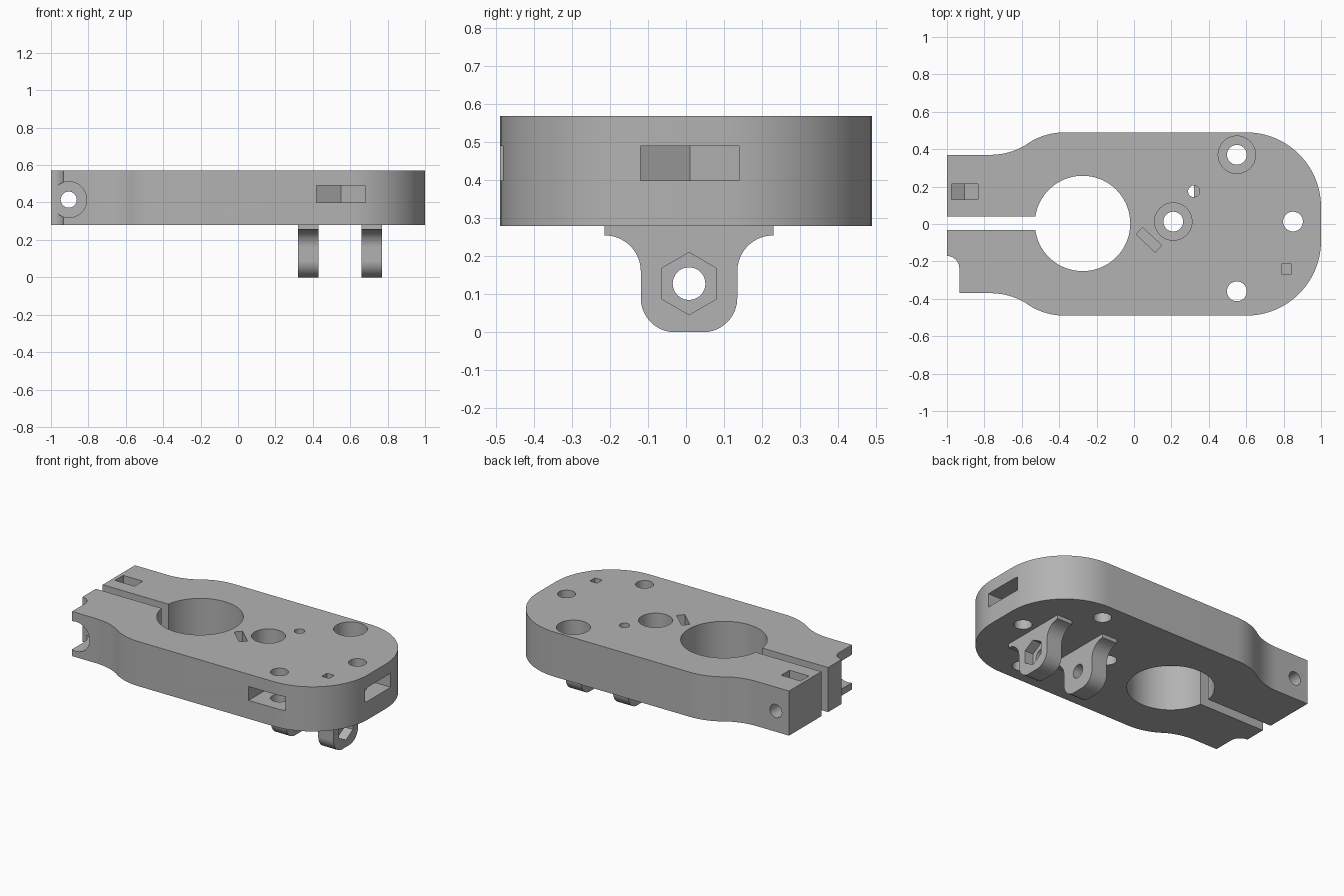
import bpy, bmesh
from math import cos, sin, pi, radians
from mathutils import Matrix, Vector

cube = bpy.data.objects.get("Cube")
if cube:
    bpy.data.objects.remove(cube, do_unlink=True)

grey = bpy.data.materials.new("plain grey")
grey.use_nodes = True
COLOUR = (0.45, 0.45, 0.45, 1)
grey.diffuse_color = COLOUR
grey.node_tree.nodes["Principled BSDF"].inputs["Base Color"].default_value = COLOUR

BOTTOM, TOP = 0.28, 0.57
AXES = {  # profile plane and extrusion direction
    "z": lambda u, v, w: (u, v, w),
    "y": lambda u, v, w: (u, w, v),
    "x": lambda u, v, w: (w, u, v),
}


def arc(cx, cy, r, start, end, n=16):
    angles = [radians(start + (end - start) * i / n) for i in range(n + 1)]
    return [(cx + r * cos(a), cy + r * sin(a)) for a in angles]


def ngon(cx, cy, r, n=48, turn=0):
    return arc(cx, cy, r, turn, turn + 360, n)[:-1]


def rect(cx, cy, w, h, turn=0):
    c, s = cos(radians(turn)), sin(radians(turn))
    corners = [(-w / 2, -h / 2), (w / 2, -h / 2), (w / 2, h / 2), (-w / 2, h / 2)]
    return [(cx + x * c - y * s, cy + x * s + y * c) for x, y in corners]


def prism(name, profile, axis, low, high):
    """Extrude a closed profile along an axis."""
    bm = bmesh.new()
    ends = [[bm.verts.new(AXES[axis](u, v, w)) for u, v in profile] for w in (low, high)]
    bm.faces.new(ends[0])
    bm.faces.new(ends[1])
    for i in range(len(profile)):
        j = (i + 1) % len(profile)
        bm.faces.new((ends[0][i], ends[0][j], ends[1][j], ends[1][i]))
    bmesh.ops.recalc_face_normals(bm, faces=bm.faces)
    mesh = bpy.data.meshes.new(name)
    bm.to_mesh(mesh)
    bm.free()
    mesh.materials.append(grey)
    obj = bpy.data.objects.new(name, mesh)
    bpy.context.collection.objects.link(obj)
    return obj


def cut(target, profile, axis, low, high):
    """Subtract an extruded profile from the target."""
    cutter = prism("cutter", profile, axis, low, high)
    cutter.hide_render = True
    mod = target.modifiers.new("cut", "BOOLEAN")
    mod.operation, mod.solver, mod.object = "DIFFERENCE", "EXACT", cutter
    bpy.context.view_layer.objects.active = target
    bpy.ops.object.modifier_apply(modifier=mod.name)
    bpy.data.objects.remove(cutter, do_unlink=True)


def finish(obj):
    bpy.ops.object.select_all(action="DESELECT")
    obj.select_set(True)
    bpy.context.view_layer.objects.active = obj
    bpy.ops.object.shade_smooth_by_angle(angle=radians(30))


# Clamp plate: rounded end, waist and narrow jaws
sweep = 33.4
radius = 0.36
back = arc(0.6, 0.09, 0.4, 0, 90, 24)
back += arc(-0.37, 0.49 - radius, radius, 90, 90 + sweep)
back += arc(-0.766, 0.37 + radius, radius, -90 + sweep, -90)[1:]
back += [(-1, 0.37)]
outline = back + [(x, -y) for x, y in reversed(back)]
plate = prism("clamp_plate", outline, "z", BOTTOM, TOP)

# Shaft bore and clamp slit
cut(plate, ngon(-0.275, 0.003, 0.255, 72), "z", 0, 1)
cut(plate, rect(-0.8, 0.004, 0.6, 0.07), "z", 0, 1)

# Scalloped corner on the front jaw
scallop = arc(-1, -0.237, 0.066, 0, 90, 12) + [(-1.1, -0.171), (-1.1, -0.5), (-0.934, -0.5)]
cut(plate, scallop, "z", 0, 1)

# Clamp bolt: through hole, head recess and nut trap
cut(plate, ngon(-0.905, 0.415, 0.043, 32), "y", -1, 1)
cut(plate, ngon(-0.905, 0.415, 0.096), "y", -1, -0.18)
nut = arc(-0.905, 0.415, 0.081, 210, 330, 2)
cut(plate, nut + [(nut[2][0], 1), (nut[0][0], 1)], "y", 0.13, 0.215)

# Bolt holes, two of them counterbored
for x, y, r in [(0.55, 0.37, 0.053), (0.55, -0.36, 0.053), (0.85, 0.013, 0.053),
                (0.21, 0.013, 0.053), (0.32, 0.175, 0.031)]:
    cut(plate, ngon(x, y, r, 32), "z", 0, 1)
for x, y in [(0.55, 0.37), (0.21, 0.013)]:
    cut(plate, ngon(x, y, 0.1), "z", 0.42, 1)

# Nut slots opening to the front and to the rounded end
slot = [(0.13, -1), (0.13, 0.075), (0, 0.15), (-0.13, 0.075), (-0.13, -1)]
cut(plate, [(0.55 + u, -0.36 + v) for u, v in slot], "z", 0.4, 0.49)
cut(plate, [(0.85 - v, 0.01 + u) for u, v in slot], "z", 0.4, 0.49)

# Blind pockets in the top
cut(plate, rect(0.08, -0.085, 0.14, 0.05, -43), "z", 0.36, 1)
cut(plate, rect(0.815, -0.24, 0.052, 0.052), "z", 0.4, 1)
finish(plate)

# Pair of hanging lugs with flared roots
half = [(0.222, BOTTOM), (0.222, 0.255)] + arc(0.222, 0.16, 0.095, 90, 180)
half += arc(0.037, 0.09, 0.09, 0, -90)
lug_profile = [(0.008 + y, z) for y, z in half] + [(0.008 - y, z) for y, z in reversed(half)]
for name, low, high in [("inner_lug", 0.32, 0.43), ("outer_lug", 0.66, 0.77)]:
    lug = prism(name, lug_profile, "x", low, high)
    cut(lug, ngon(0.008, 0.128, 0.043, 32), "x", 0, 1)
    if name == "outer_lug":
        cut(lug, ngon(0.008, 0.128, 0.082, 6, 30), "x", 0.71, 1)
    finish(lug)
